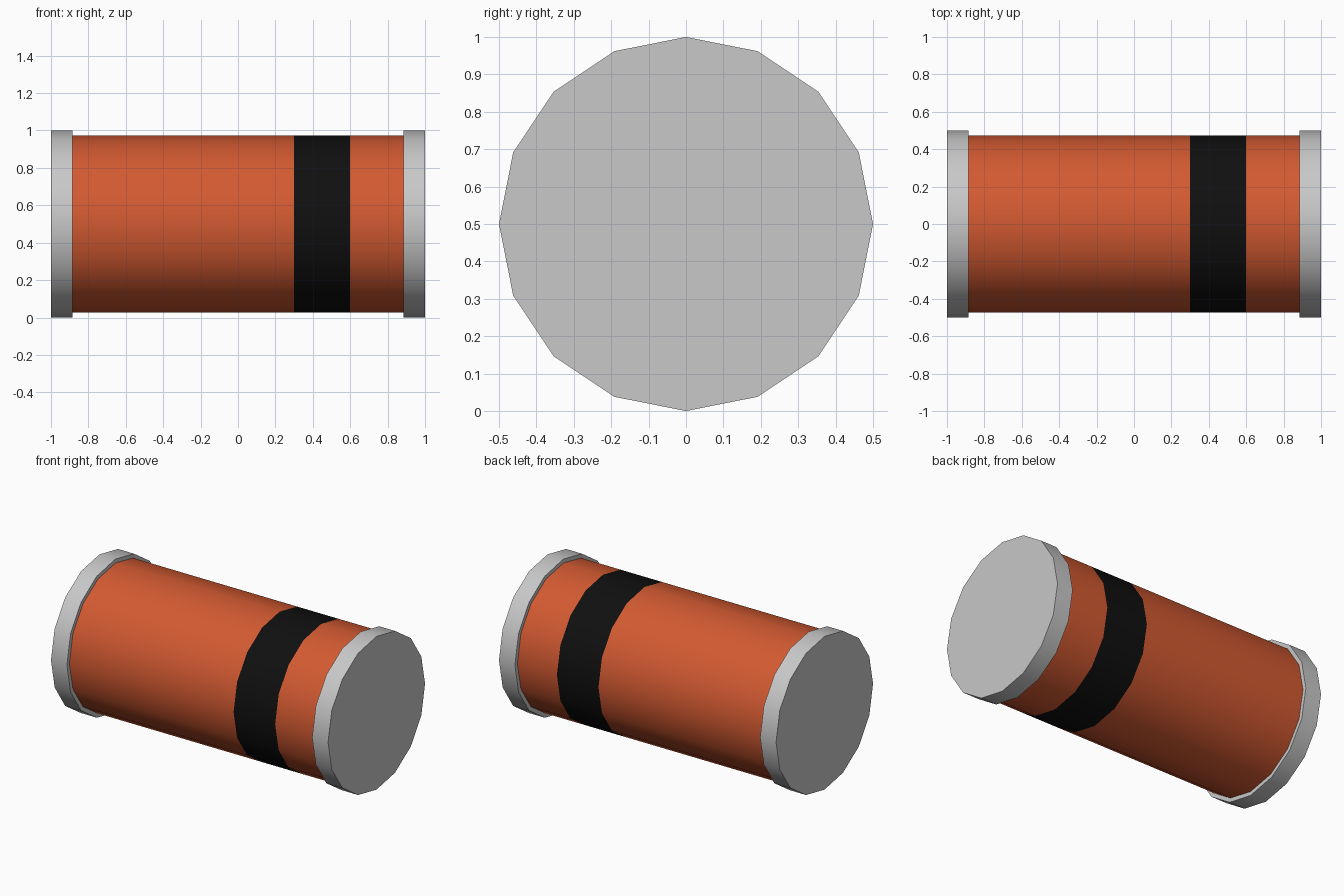
import bpy
import bmesh
import math

if "Cube" in bpy.data.objects:
    bpy.data.objects.remove(bpy.data.objects["Cube"], do_unlink=True)

SIDES = 16
AXIS_Z = 0.5


def make_material(name, color, roughness=0.5):
    mat = bpy.data.materials.new(name)
    mat.use_nodes = True
    mat.diffuse_color = color
    bsdf = mat.node_tree.nodes["Principled BSDF"]
    bsdf.inputs["Base Color"].default_value = color
    bsdf.inputs["Roughness"].default_value = roughness
    return mat


def make_tube(name, radius, stations, materials):
    """Closed 16-sided cylinder along x with an edge loop at every station."""
    bm = bmesh.new()
    rings = []
    for x in stations:
        angles = [2 * math.pi * i / SIDES for i in range(SIDES)]
        rings.append([bm.verts.new((x, radius * math.cos(a), radius * math.sin(a)))
                      for a in angles])
    for a, b in zip(rings, rings[1:]):
        for i in range(SIDES):
            j = (i + 1) % SIDES
            bm.faces.new((a[i], a[j], b[j], b[i]))
    bm.faces.new(rings[0])
    bm.faces.new(rings[-1])
    bmesh.ops.recalc_face_normals(bm, faces=bm.faces)
    mesh = bpy.data.meshes.new(name)
    bm.to_mesh(mesh)
    bm.free()
    for mat in materials:
        mesh.materials.append(mat)
    obj = bpy.data.objects.new(name, mesh)
    obj.location.z = AXIS_Z
    bpy.context.collection.objects.link(obj)
    # Smooth sides, crisp end rims
    bpy.ops.object.select_all(action='DESELECT')
    obj.select_set(True)
    bpy.context.view_layer.objects.active = obj
    bpy.ops.object.shade_smooth_by_angle(angle=math.radians(30))
    return obj


orange = make_material("orange glass", (0.65, 0.102, 0.031, 1))
black = make_material("black band", (0.005, 0.005, 0.005, 1))
metal = make_material("grey metal", (0.58, 0.58, 0.58, 1))

# Body with a painted band on the faces between the two inner loops
BAND = (0.30, 0.60)
body = make_tube("body", 0.474, (-0.90, *BAND, 0.90), (orange, black))
for face in body.data.polygons:
    if BAND[0] < face.center.x < BAND[1]:
        face.material_index = 1

# End caps
for name, side in (("left_end_cap", 1), ("right_end_cap", -1)):
    make_tube(name, 0.5, (side * 0.885, side * 1.0), (metal,))
